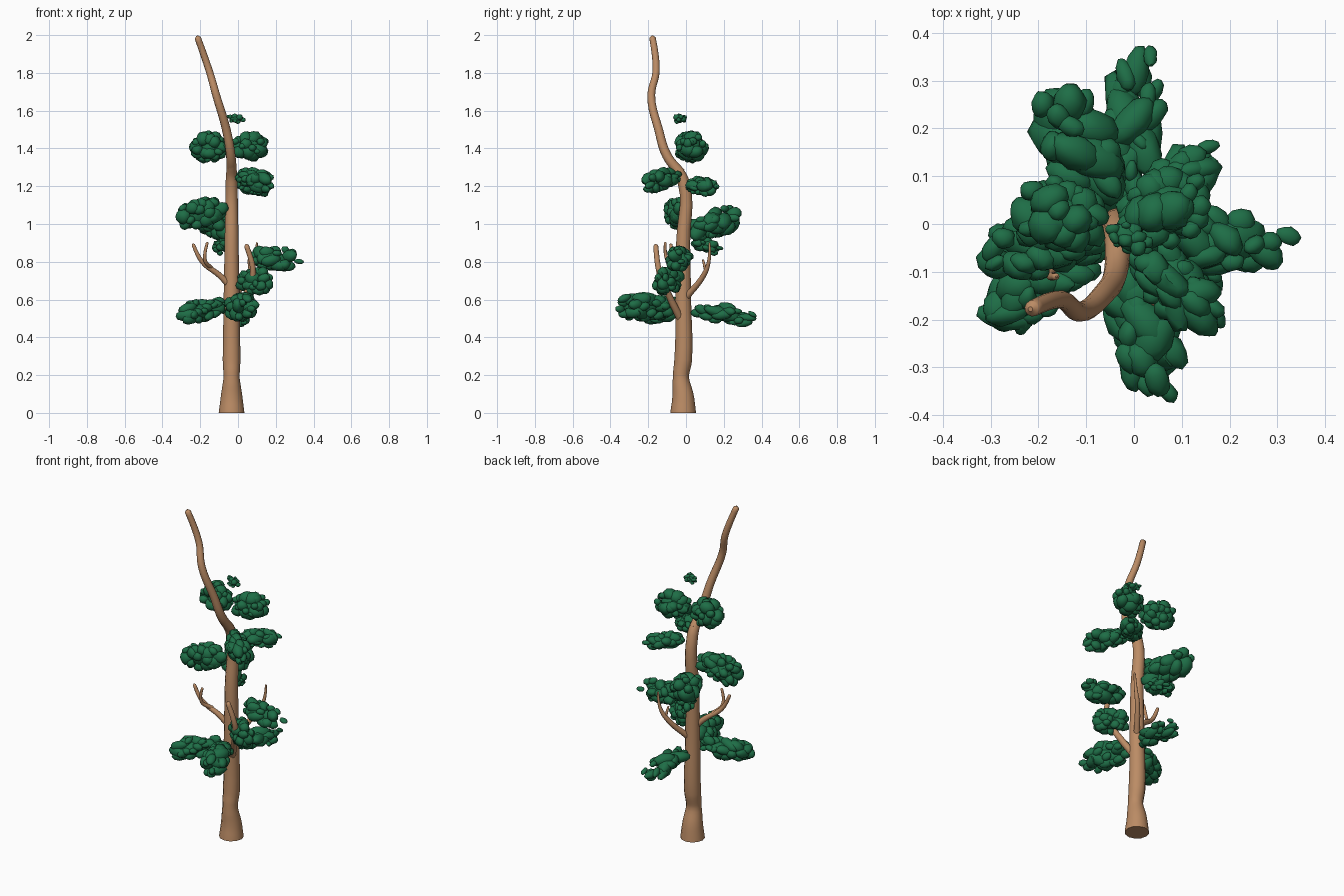
import bpy, bmesh, math, random
from mathutils import Vector, Matrix

if "Cube" in bpy.data.objects:
    bpy.data.objects.remove(bpy.data.objects["Cube"])

random.seed(11)
TRUNK = Vector((-.034, -.015, 0))


def material(name, rgb):
    m = bpy.data.materials.new(name)
    m.diffuse_color = (*rgb, 1)
    m.use_nodes = True
    m.node_tree.nodes["Principled BSDF"].inputs["Base Color"].default_value = m.diffuse_color
    return m


bark = material("bark_brown", (0.5, 0.262, 0.13))
leaf = material("leaf_green", (0.013, 0.155, 0.062))


def finish(ob, mat, angle):
    ob.data.materials.clear()
    ob.data.materials.append(mat)
    bpy.ops.object.select_all(action='DESELECT')
    ob.select_set(True)
    bpy.context.view_layer.objects.active = ob
    bpy.ops.object.shade_smooth_by_angle(angle=math.radians(angle))


def limb(name, points, radii):
    """Smooth tube through points, with one radius per point."""
    cu = bpy.data.curves.new(name, 'CURVE')
    cu.dimensions = '3D'
    cu.bevel_depth = 1
    cu.bevel_resolution = 4
    cu.resolution_u = 5
    cu.use_fill_caps = True
    sp = cu.splines.new('BEZIER')
    sp.bezier_points.add(len(points) - 1)
    for bp, p, r in zip(sp.bezier_points, points, radii):
        bp.co = p
        bp.radius = r
        bp.handle_left_type = bp.handle_right_type = 'AUTO'
    ob = bpy.data.objects.new(name, cu)
    bpy.context.collection.objects.link(ob)
    bpy.ops.object.select_all(action='DESELECT')
    ob.select_set(True)
    bpy.context.view_layer.objects.active = ob
    bpy.ops.object.convert(target='MESH')
    finish(bpy.context.object, bark, 50)


def taper(name, points, thick, thin):
    """Limb narrowing evenly, with a rounded tip."""
    n = len(points) - 1
    radii = [thick + (thin - thick) * i / n for i in range(n + 1)]
    tip = Vector(points[-1])
    end = tip + (tip - Vector(points[-2])).normalized() * thin * 0.7
    limb(name, points + [end], radii + [thin * 0.3])


def clump(name, x, y, z_in, z_out, width, height, start=.03, lumps=30):
    """Leaf mass of overlapping lumps stretched from the trunk to (x, y)."""
    out = (Vector((x, y, 0)) - TRUNK).normalized()
    a = TRUNK + out * start + Vector((0, 0, z_in))
    b = Vector((x, y, z_out))
    half = Vector(((b - a).length, width, height)) / 2
    u = (b - a).normalized()
    side = Vector((0, 0, 1)).cross(u).normalized()
    frame = Matrix((u, side, u.cross(side))).transposed().to_4x4()
    place = Matrix.Translation((a + b) / 2) @ frame
    bm = bmesh.new()

    def lump(centre, size):
        spin = Matrix.Rotation(random.uniform(-0.8, 0.8), 4, 'Z') @ \
            Matrix.Rotation(random.uniform(-0.4, 0.4), 4, 'Y')
        mat = place @ Matrix.Translation(centre) @ spin @ Matrix.Diagonal((*size, 1))
        new = bmesh.ops.create_icosphere(bm, subdivisions=2, radius=1, matrix=mat)
        phase = random.uniform(0, 6)
        mid = mat.translation.copy()
        for v in new['verts']:
            d = v.co - mid
            n = d.normalized()
            wave = math.sin(4 * n.x + phase) * math.cos(4 * n.y + 3 * n.z)
            v.co = mid + d * (1 + 0.1 * wave)

    # Central body, then irregular lumps scattered over a boxy outside
    lump(Vector(), half * 0.68)
    base = (half.x * half.y * half.z) ** (1 / 3)
    for i in range(lumps):
        c = 1 - 2 * (i + 0.5) / lumps
        s, ang = (1 - c * c) ** 0.35, i * 2.39996 + random.uniform(-0.6, 0.6)
        wide = s * (0.92 + 0.12 * c)
        r = random.uniform(0.2, 0.47)
        d = Vector((c, math.cos(ang) * wide, math.sin(ang) * wide))
        d *= (random.uniform(0.97, 1.13) - r)
        centre = Vector([p * h for p, h in zip(d, half)])
        size = half * 0.45 + Vector((base,) * 3) * 0.55
        lump(centre, Vector([k * r * random.uniform(0.85, 1.2) for k in size]))
    me = bpy.data.meshes.new(name)
    bm.to_mesh(me)
    bm.free()
    ob = bpy.data.objects.new(name, me)
    bpy.context.collection.objects.link(ob)
    finish(ob, leaf, 45)


# Trunk with flared, pinched foot, bending forward at the top
heights = (0, .08, .19, .28, .6, .9, 1.23)
girths = (.068, .058, .042, .047, .042, .037, .031)
path = [TRUNK + Vector((0, -.012 if z == .19 else 0, z)) for z in heights]
limb("trunk", path + [(-.034, -.08, 1.33)], girths + (.024,))

# Bare leaning top
taper("leaning_top", [(-.034, -.03, 1.27), (-.038, -.1, 1.36), (-.062, -.145, 1.5),
                      (-.115, -.184, 1.68), (-.152, -.158, 1.81), (-.213, -.177, 1.985)],
      .027, .017)

# Bare branches
taper("left_branch", [(-.03, -.02, .66), (-.1, -.04, .73), (-.19, -.07, .8),
                      (-.237, -.08, .89)], .019, .009)
taper("left_twig", [(-.14, -.05, .765), (-.175, -.1, .81), (-.163, -.11, .9)], .012, .007)
taper("front_branch", [(-.02, -.03, .5), (.03, -.08, .6), (.08, -.14, .74),
                       (.045, -.16, .885)], .021, .013)
taper("back_branch", [(-.02, 0, .61), (.06, .1, .74), (.09, .122, .81),
                      (.1, .125, .9)], .018, .005)
taper("back_twig", [(.065, .105, .75), (.055, .09, .81)], .009, .005)

# Leaf clumps: outer x and y, inner and outer height, width, thickness
clump("crown_tip", .035, -.06, 1.56, 1.55, .07, .055, -.03, 12)
clump("crown_left", -.25, .045, 1.39, 1.42, .16, .17, .02)
clump("crown_right", .16, .075, 1.4, 1.42, .16, .15, .0)
clump("upper_front", .18, -.225, 1.26, 1.21, .12, .12)
clump("upper_back", .18, .16, 1.21, 1.19, .11, .1)
clump("middle_left", -.335, -.07, 1.09, 1.03, .13, .17)
clump("middle_back", -.19, .305, .96, 1.05, .16, .16, .03, 24)
clump("middle_back_low", -.12, .2, .91, .86, .09, .08, .03, 14)
clump("lower_right", .34, -.055, .83, .8, .14, .13, .08, 22)
clump("lower_right_small", .18, -.155, .7, .69, .12, .15, .04)
clump("base_front", .055, -.385, .56, .56, .14, .15, .04)
clump("base_left", -.33, -.215, .57, .51, .13, .12)
clump("base_back", .03, .385, .55, .49, .12, .1, .03, 24)
